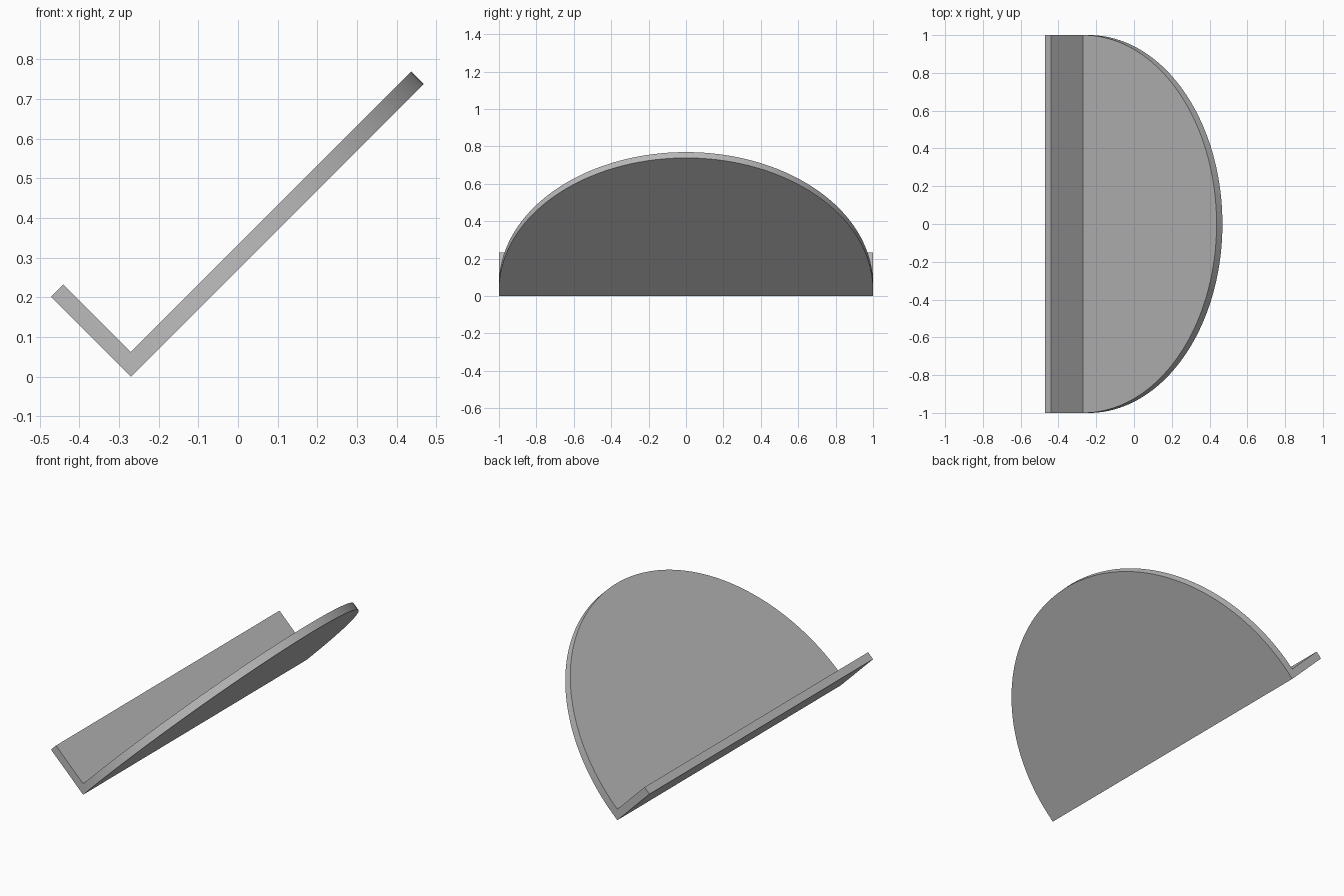
import bpy, bmesh
from math import sin, cos, pi, radians
from mathutils import Matrix, Vector

cube = bpy.data.objects.get("Cube")
if cube:
    bpy.data.objects.remove(cube, do_unlink=True)

RADIUS = 1.0
THICK = 0.044      # sheet thickness
LIP = 0.285        # full depth of the lip
SEGMENTS = 96      # steps around the half round

grey = bpy.data.materials.new("plain grey")
grey.use_nodes = True
colour = (0.5, 0.5, 0.5, 1)
grey.diffuse_color = colour
grey.node_tree.nodes["Principled BSDF"].inputs["Base Color"].default_value = colour

# Flat outline: a straight strip along the fold, then a half disc
bm = bmesh.new()
arc = [bm.verts.new((RADIUS * sin(a), RADIUS * cos(a), 0))
       for a in (pi * i / SEGMENTS for i in range(SEGMENTS + 1))]
for v in arc:
    v.co.x += THICK
fold = [bm.verts.new((0, y, 0)) for y in (-RADIUS, RADIUS)]
disc = bm.faces.new(arc)
strip = bm.faces.new([arc[0], arc[-1], *fold])

# Thicken the sheet
made = bmesh.ops.extrude_face_region(bm, geom=[disc, strip])["geom"]
moved = [g for g in made if isinstance(g, bmesh.types.BMVert)]
bmesh.ops.translate(bm, vec=(0, 0, THICK), verts=moved)

# Raise the strip into the lip
top = [f for f in bm.faces if len(f.verts) == 4
       and all(abs(v.co.z - THICK) < 1e-5 for v in f.verts)]
lip = bmesh.ops.extrude_discrete_faces(bm, faces=top)["faces"]
bmesh.ops.translate(bm, vec=(0, 0, LIP - THICK), verts=lip[0].verts)
bmesh.ops.recalc_face_normals(bm, faces=bm.faces)

# Lean the sheet back and stand it on its fold
lean = Matrix.Translation(Vector((-0.27, 0, 0))) @ Matrix.Rotation(radians(-45), 4, 'Y')
bm.transform(lean)

mesh = bpy.data.meshes.new("folded_half_round_panel")
bm.to_mesh(mesh)
bm.free()
mesh.materials.append(grey)
panel = bpy.data.objects.new("folded_half_round_panel", mesh)
bpy.context.collection.objects.link(panel)

# Smooth rim with sharp edges
bpy.context.view_layer.objects.active = panel
panel.select_set(True)
bpy.ops.object.shade_smooth_by_angle(angle=radians(30))
